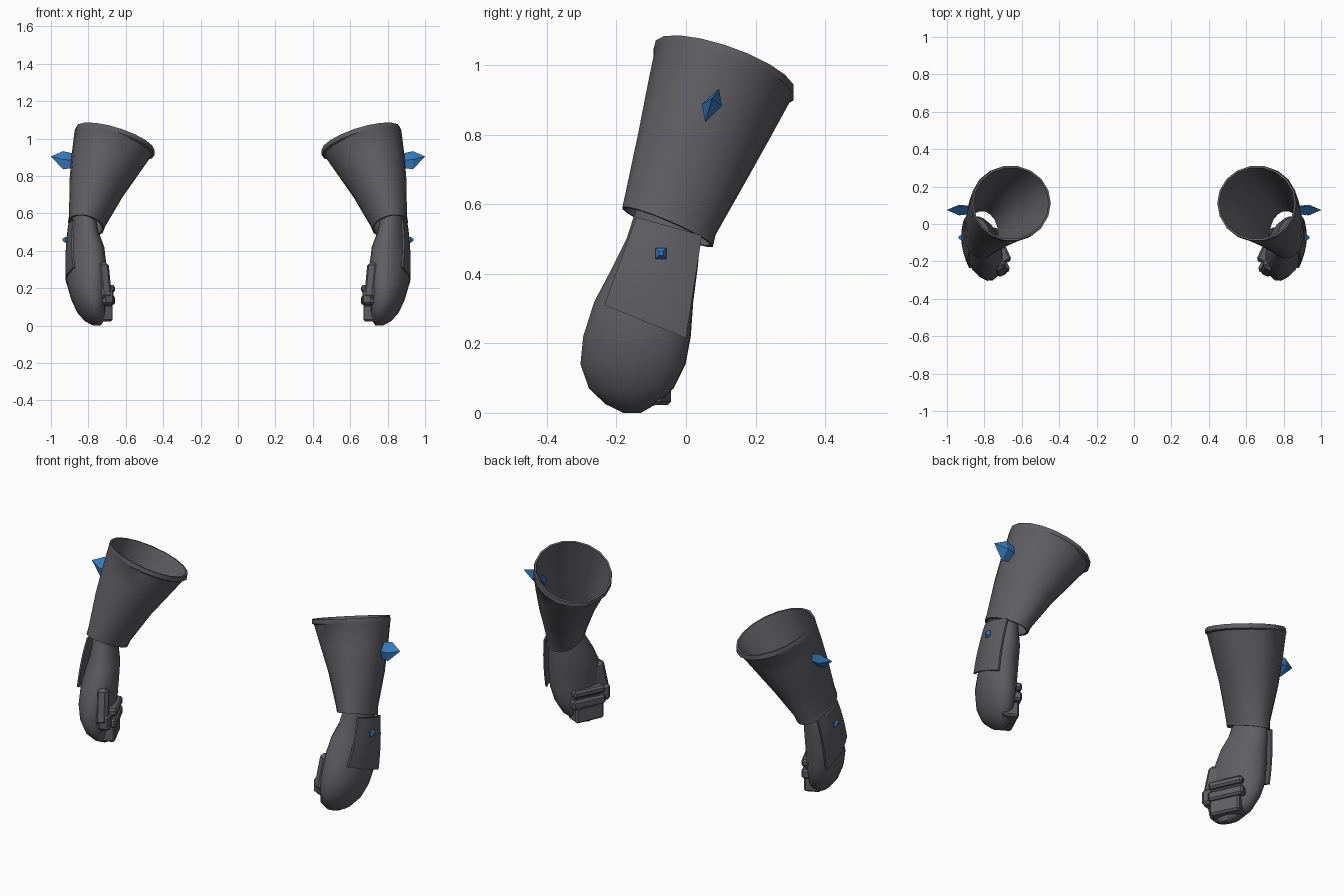
import bpy, bmesh, math
from mathutils import Vector, Matrix

if "Cube" in bpy.data.objects:
    bpy.data.objects.remove(bpy.data.objects["Cube"])


def material(name, rgb):
    m = bpy.data.materials.new(name)
    m.diffuse_color = (*rgb, 1)
    m.use_nodes = True
    m.node_tree.nodes["Principled BSDF"].inputs["Base Color"].default_value = m.diffuse_color
    return m


GREY = material("dark grey leather", (0.115, 0.112, 0.122))
BLUE = material("blue crystal", (0.035, 0.2, 0.52))


def finish(bm, name, mat, smooth=None):
    """Make the object, mirror it to the other arm and shade it."""
    bmesh.ops.recalc_face_normals(bm, faces=bm.faces)
    me = bpy.data.meshes.new(name)
    bm.to_mesh(me)
    bm.free()
    ob = bpy.data.objects.new(name, me)
    bpy.context.collection.objects.link(ob)
    me.materials.append(mat)
    if smooth:
        bpy.ops.object.select_all(action='DESELECT')
        ob.select_set(True)
        bpy.context.view_layer.objects.active = ob
        bpy.ops.object.shade_smooth_by_angle(angle=math.radians(smooth))
    mod = ob.modifiers.new("other arm", 'MIRROR')
    mod.use_mirror_merge = False
    return ob


def loft(name, rings, mat, smooth=None, tube=False):
    """Skin a list of rings; tube joins last ring to first, otherwise ends are capped."""
    bm = bmesh.new()
    vs = [[bm.verts.new(p) for p in r] for r in rings]
    n = len(vs[0])
    pairs = list(zip(vs, vs[1:])) + ([(vs[-1], vs[0])] if tube else [])
    for a, b in pairs:
        for i in range(n):
            j = (i + 1) % n
            bm.faces.new((a[i], a[j], b[j], b[i]))
    if not tube:
        bm.faces.new(vs[0])
        bm.faces.new(vs[-1])
    return finish(bm, name, mat, smooth)


def ring(cx, cy, cz, rx, ry, gx=0, gy=0, skew=0, n=18):
    """Ellipse with plane slopes gx, gy and a skew that turns its long axis."""
    out = []
    for i in range(n):
        t = 2 * math.pi * i / n
        dx, dy = rx * math.cos(t), ry * math.sin(t + skew)
        out.append(Vector((cx + dx, cy + dy, cz + gx * dx + gy * dy)))
    return out


def block(name, centre, dims, angle=65, tilt=0, bevel=0.012):
    """Bevelled block turned about z."""
    bm = bmesh.new()
    bmesh.ops.create_cube(bm, size=1)
    bmesh.ops.scale(bm, vec=dims, verts=bm.verts)
    bmesh.ops.bevel(bm, geom=bm.edges[:], offset=bevel, segments=1, affect='EDGES')
    rot = Matrix.Rotation(math.radians(angle), 4, 'Z') @ Matrix.Rotation(math.radians(tilt), 4, 'Y')
    bmesh.ops.transform(bm, matrix=Matrix.Translation(centre) @ rot, verts=bm.verts)
    return finish(bm, name, GREY)


# flared cuff: outer wall up, rim, inner wall down
cuff = [
    (0.813, -0.053, 0.535, 0.096, 0.132, 0.20, -0.42),
    (0.803, -0.045, 0.570, 0.100, 0.132, 0.20, -0.42),
    (0.755, 0.020, 0.740, 0.146, 0.160, 0.24, -0.37),
    (0.707, 0.068, 0.870, 0.182, 0.182, 0.27, -0.34),
    (0.668, 0.105, 0.970, 0.207, 0.198, 0.29, -0.32),
    (0.661, 0.108, 0.974, 0.214, 0.204, 0.29, -0.32),
    (0.656, 0.111, 0.998, 0.211, 0.201, 0.29, -0.32),
]
outer = [ring(*c) for c in cuff]
inner = [ring(c[0], c[1], c[2], c[3] - 0.010, c[4] - 0.010, *c[5:])
         for c in reversed(cuff[:4] + cuff[6:])]
loft("cuff", outer + inner, GREY, 35, tube=True)

# hand: (z, x min, x max, y min, y max)
hand = [
    (0.000, 0.735, 0.775, -0.180, -0.130),
    (0.025, 0.718, 0.820, -0.232, -0.085),
    (0.070, 0.710, 0.860, -0.280, -0.035),
    (0.140, 0.708, 0.892, -0.305, 0.000),
    (0.220, 0.705, 0.915, -0.297, 0.015),
    (0.320, 0.703, 0.918, -0.265, 0.022),
    (0.420, 0.715, 0.905, -0.212, 0.035),
    (0.500, 0.745, 0.893, -0.172, 0.042),
    (0.600, 0.765, 0.885, -0.140, 0.035),
]
loft("hand", [ring((a + b) / 2, (c + d) / 2, z, (b - a) / 2, (d - c) / 2, skew=0.3)
              for z, a, b, c, d in hand], GREY, 50)

# curled fingers: stacked segments on the palm side
PALM = Vector((-0.906, 0.423, 0))
for name, z, height, out, length in (
        ("finger_tips", 0.197, 0.040, 0.066, 0.19),
        ("finger_gap", 0.170, 0.030, 0.045, 0.18),
        ("finger_middle", 0.135, 0.052, 0.064, 0.20),
        ("finger_base", 0.068, 0.090, 0.036, 0.17)):
    c = Vector((0.795 - (0.02 if z < 0.1 else 0), -0.15, z)) + PALM * out
    block(name, c, (length, 0.09, height), bevel=0.010)

# thumb and its base folded over the front of the fist
block("thumb", (0.728, -0.215, 0.235), (0.10, 0.07, 0.20), tilt=12, bevel=0.018)
block("thumb_tip", (0.705, -0.232, 0.155), (0.07, 0.07, 0.09), bevel=0.014)

# plate over the back of the wrist, lightly bowed
TF, TB = Vector((0.872, -0.143, 0.563)), Vector((0.882, 0.046, 0.511))
BF, BB = Vector((0.872, -0.235, 0.310)), Vector((0.903, 0.000, 0.215))
bm = bmesh.new()
N = 6
layers = []
for off in (0.0, 0.010):
    grid = []
    for j in range(N + 1):
        v = j / N
        row = []
        for i in range(N + 1):
            u = i / N
            p = TF.lerp(TB, u).lerp(BF.lerp(BB, u), v)
            p.x += off + 0.085 * u * (1 - u) + 0.03 * v * (1 - v)
            row.append(bm.verts.new(p))
        grid.append(row)
    for j in range(N):
        for i in range(N):
            bm.faces.new((grid[j][i], grid[j][i + 1], grid[j + 1][i + 1], grid[j + 1][i]))
    layers.append(grid)
a, b = layers
for k in range(N):
    for e in (0, N):
        bm.faces.new((a[e][k], a[e][k + 1], b[e][k + 1], b[e][k]))
        bm.faces.new((a[k][e], a[k + 1][e], b[k + 1][e], b[k][e]))
finish(bm, "wrist_plate", GREY, 35)


# crystals: faceted spikes pointing outwards
def crystal(name, section, stations):
    c = sum((Vector((0, *p)) for p in section), Vector()) / len(section)
    rings = []
    for x, scale, lift in stations:
        rings.append([Vector((x, 0, lift)) + c + (Vector((0, *p)) - c) * scale for p in section])
    loft(name, rings, BLUE)


crystal("cuff_crystal", [(0.095, 0.930), (0.103, 0.880), (0.055, 0.833), (0.046, 0.885)],
        [(0.870, 0.75, 0), (0.935, 1.0, 0.003), (1.0, 0.02, 0.022)])
crystal("wrist_crystal", [(-0.088, 0.475), (-0.056, 0.475), (-0.056, 0.443), (-0.088, 0.443)],
        [(0.895, 0.8, 0), (0.922, 1.0, 0), (0.938, 0.35, 0)])
